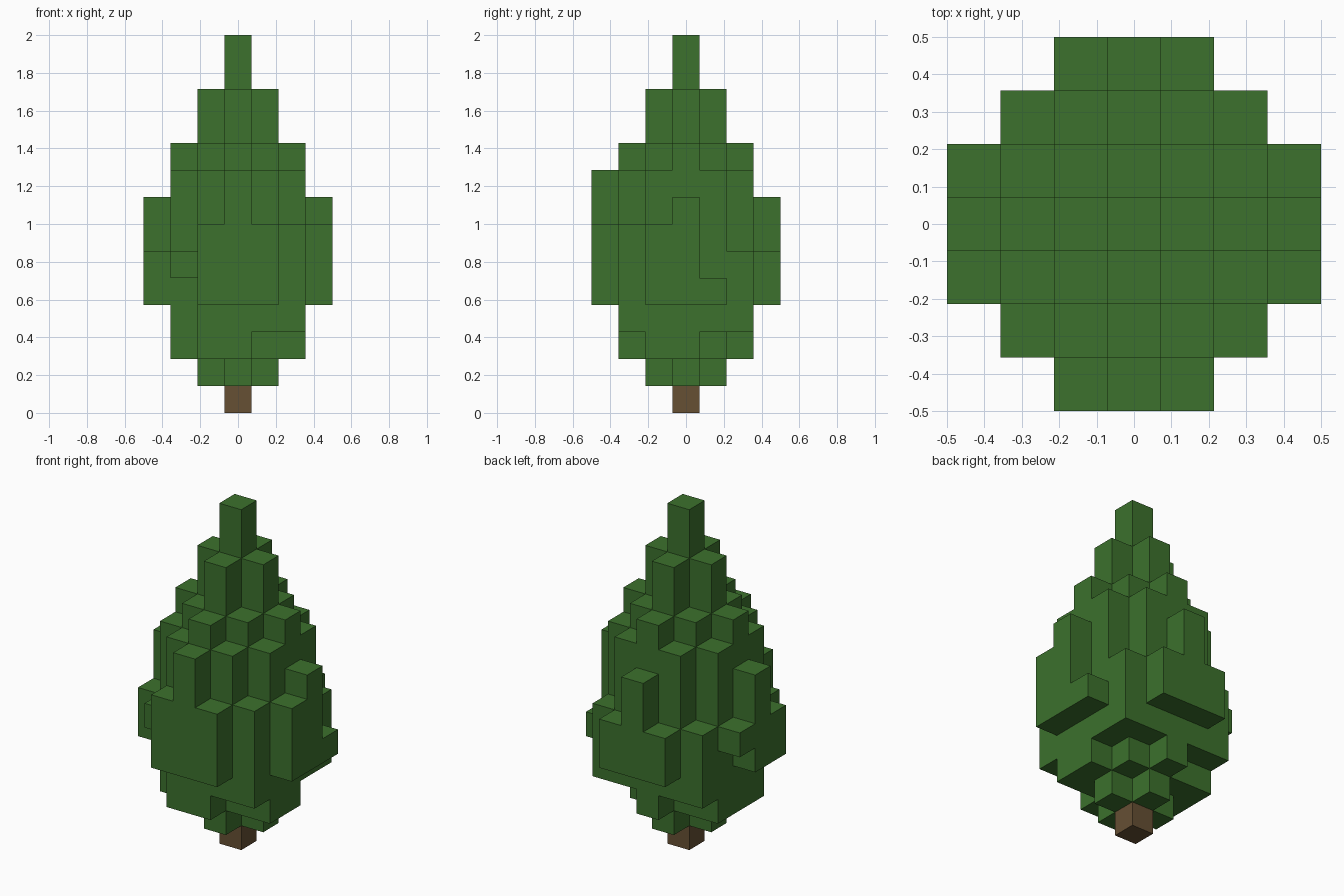
import bpy
import bmesh
from mathutils import Vector

cube = bpy.data.objects.get("Cube")
if cube:
    bpy.data.objects.remove(cube, do_unlink=True)

UNIT = 1 / 7  # side of one block


def make_material(name, rgb):
    mat = bpy.data.materials.new(name)
    mat.use_nodes = True
    mat.diffuse_color = (*rgb, 1)
    mat.node_tree.nodes["Principled BSDF"].inputs["Base Color"].default_value = (*rgb, 1)
    return mat


def build_blocks(name, cells, mat):
    """Skin a set of grid cells with only its outer faces."""
    bm = bmesh.new()
    for cell in cells:
        for axis in range(3):
            for sign in (-1, 1):
                near = list(cell)
                near[axis] += sign
                if tuple(near) in cells:
                    continue
                n, u, v = Vector(), Vector(), Vector()
                n[axis] = sign / 2
                u[(axis + 1) % 3] = 0.5
                v[(axis + 2) % 3] = sign / 2
                mid = Vector(cell) + Vector((0, 0, 0.5)) + n
                corners = (mid - u - v, mid + u - v, mid + u + v, mid - u + v)
                bm.faces.new([bm.verts.new(c * UNIT) for c in corners])
    bmesh.ops.remove_doubles(bm, verts=bm.verts, dist=UNIT / 100)
    mesh = bpy.data.meshes.new(name)
    bm.to_mesh(mesh)
    bm.free()
    mesh.materials.append(mat)
    obj = bpy.data.objects.new(name, mesh)
    bpy.context.collection.objects.link(obj)
    return obj


# Bottom and top of each foliage column, keyed by its distances from the axis
RING = {
    (0, 0): (1, 14), (0, 1): (1, 12), (1, 1): (2, 10), (0, 2): (2, 10),
    (1, 2): (2, 9), (2, 2): (3, 7), (0, 3): (4, 8), (1, 3): (4, 6),
}
# Irregular columns that break the symmetry
ODD = {
    (0, -3): (4, 9), (-1, -3): (4, 7), (1, -3): (4, 7), (3, -1): (4, 7),
    (3, 1): (4, 5), (-3, 1): (5, 6), (-2, -2): (5, 6), (2, 2): (3, 6),
    (-2, 2): (3, 6), (1, -2): (3, 9), (1, 2): (3, 9), (-1, 2): (3, 9),
    (2, 1): (3, 9),
}

foliage = set()
for x in range(-3, 4):
    for y in range(-3, 4):
        key = tuple(sorted((abs(x), abs(y))))
        if key in RING:
            low, high = ODD.get((x, y), RING[key])
            foliage.update((x, y, z) for z in range(low, high))

build_blocks("foliage", foliage, make_material("leaf green", (0.045, 0.165, 0.026)))
build_blocks("trunk", {(0, 0, 0)}, make_material("bark brown", (0.133, 0.08, 0.034)))
